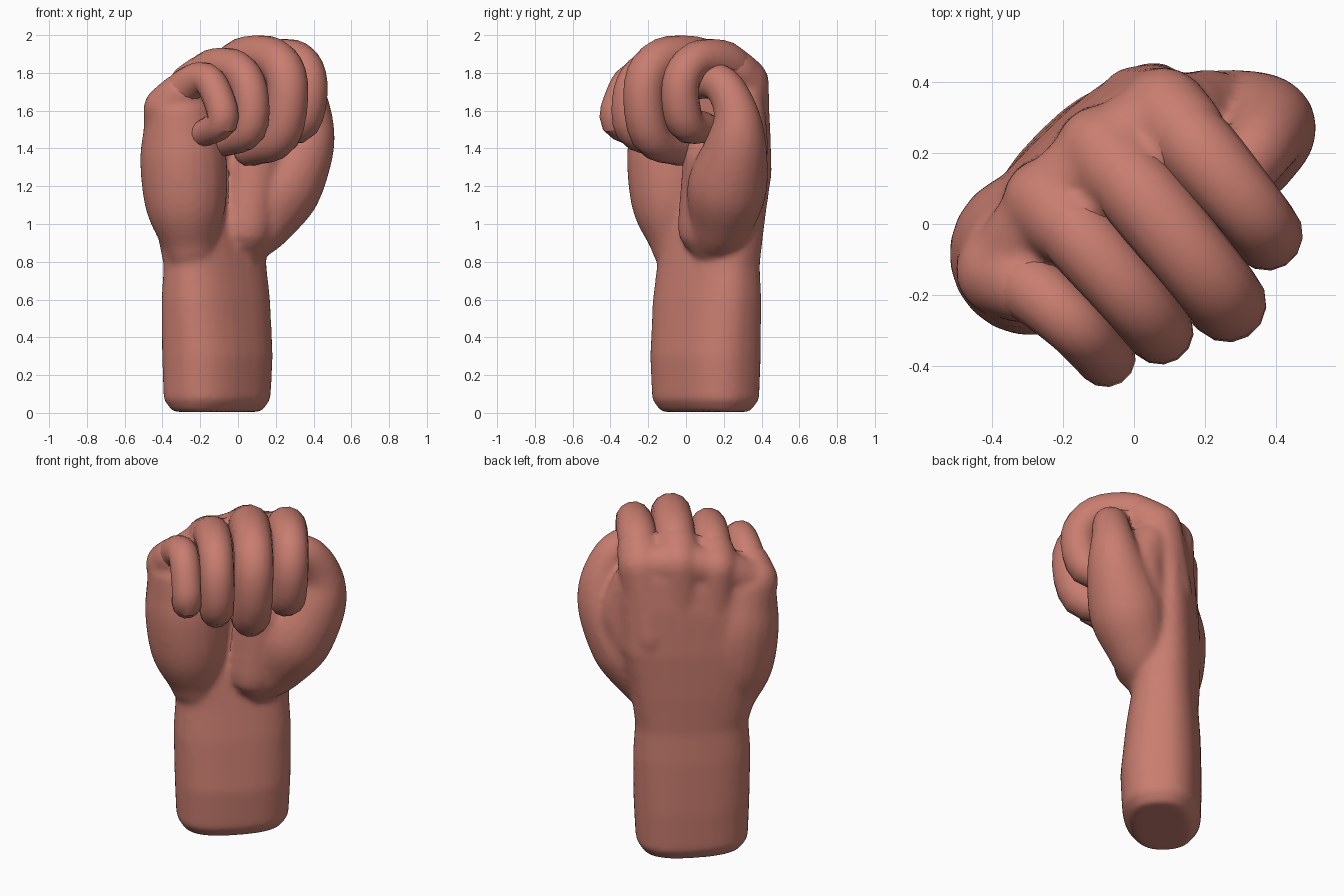
import bpy, bmesh, math
from mathutils import Vector, Matrix

cube = bpy.data.objects.get("Cube")
if cube:
    bpy.data.objects.remove(cube, do_unlink=True)

skin = bpy.data.materials.new("warm_skin")
skin.use_nodes = True
colour = (0.58, 0.205, 0.16, 1)
skin.diffuse_color = colour
skin.node_tree.nodes["Principled BSDF"].inputs["Base Color"].default_value = colour
TURN = Matrix.Rotation(math.radians(45), 4, 'Z')  # the hand is turned on its stand


def bridge(bm, rings):
    """Skin a list of vertex rings and close both ends."""
    loops = [[bm.verts.new(p) for p in ring] for ring in rings]
    n = len(loops[0])
    for a, b in zip(loops, loops[1:]):
        for i in range(n):
            bm.faces.new((a[i], a[(i + 1) % n], b[(i + 1) % n], b[i]))
    bm.faces.new(loops[0][::-1])
    bm.faces.new(loops[-1])


def spline(points, steps):
    """Catmull-Rom through points of (x, y, z, radius)."""
    p = [Vector(q) for q in points]
    p = [2 * p[0] - p[1]] + p + [2 * p[-1] - p[-2]]
    out = []
    for a, b, c, d in zip(p, p[1:], p[2:], p[3:]):
        for s in range(steps):
            t = s / steps
            out.append(0.5 * (2 * b + (c - a) * t + (2 * a - 5 * b + 4 * c - d) * t * t
                              + (3 * b - a - 3 * c + d) * t ** 3))
    return out + [p[-2]]


def tube(bm, points, side, sides=12, steps=3):
    """Round-ended tube with varying radius."""
    path = spline(points, steps)
    rings = []

    def ring(centre, tangent, radius):
        u = (side - tangent * side.dot(tangent)).normalized()
        v = tangent.cross(u)
        angles = [2 * math.pi * i / sides for i in range(sides)]
        rings.append([centre + radius * (u * math.cos(t) + v * math.sin(t)) for t in angles])

    last = len(path) - 1
    caps = [math.radians(k) for k in (75, 50, 25)]
    for i, q in enumerate(path):
        tan = (path[min(i + 1, last)] - path[max(i - 1, 0)]).to_3d().normalized()
        if i == 0:
            for c in caps:
                ring(q.to_3d() - tan * q.w * math.sin(c), tan, q.w * math.cos(c))
        ring(q.to_3d(), tan, q.w)
        if i == last:
            for c in reversed(caps):
                ring(q.to_3d() + tan * q.w * math.sin(c), tan, q.w * math.cos(c))
    bridge(bm, rings)


def finish(name, bm):
    bmesh.ops.recalc_face_normals(bm, faces=bm.faces)
    bm.transform(TURN)
    mesh = bpy.data.meshes.new(name)
    bm.to_mesh(mesh)
    bm.free()
    mesh.materials.append(skin)
    obj = bpy.data.objects.new(name, mesh)
    bpy.context.collection.objects.link(obj)
    return obj


def select(obj):
    bpy.ops.object.select_all(action='DESELECT')
    obj.select_set(True)
    bpy.context.view_layer.objects.active = obj


X, Y = Vector((1, 0, 0)), Vector((0, 1, 0))

# Finger paths: knuckle, first joint, second joint, tip
fingers = {
    "index_finger": [(.28, .16, 1.75, .122), (.275, .02, 1.855, .112), (.26, -.19, 1.865, .1),
                     (.245, -.285, 1.74, .1), (.235, -.24, 1.54, .1), (.22, -.08, 1.51, .082)],
    "middle_finger": [(.08, .21, 1.77, .122), (.07, .04, 1.87, .115), (.045, -.22, 1.875, .11),
                      (.03, -.34, 1.74, .11), (.025, -.29, 1.47, .106), (.025, -.06, 1.39, .085)],
    "ring_finger": [(-.13, .22, 1.73, .115), (-.135, .06, 1.82, .105), (-.15, -.14, 1.82, .097),
                    (-.16, -.25, 1.7, .095), (-.16, -.24, 1.5, .092), (-.155, -.04, 1.43, .075)],
    "little_finger": [(-.36, .17, 1.61, .12), (-.33, .06, 1.73, .095), (-.32, -.08, 1.77, .085),
                      (-.32, -.17, 1.67, .084), (-.32, -.2, 1.54, .083), (-.31, -.02, 1.47, .068)],
}
for name, path in fingers.items():
    bm = bmesh.new()
    tube(bm, [path[0][:3] + (.1,)] + path[1:], X, sides=14, steps=4)
    finish(name, bm)

# Forearm and palm: rings of z, centre x, centre y, half width, half depth, tilt
bm = bmesh.new()
sections = [(.005, -.005, .152, .265, .165, 0), (.07, -.005, .152, .31, .214, 0),
            (.3, -.004, .15, .32, .222, 0), (.6, -.004, .162, .325, .203, 0),
            (.78, -.002, .17, .314, .183, 0), (1.0, -.015, .19, .355, .17, 0),
            (1.25, -.03, .21, .42, .15, .05), (1.5, -.04, .2, .43, .145, .15),
            (1.66, -.03, .19, .41, .13, .22), (1.77, .0, .18, .35, .09, .25)]
rings = []
for z, cx, cy, a, b, tilt in sections:
    ring = []
    for i in range(32):
        t = 2 * math.pi * i / 32
        c, s = math.cos(t), math.sin(t)
        x = cx + a * math.copysign(abs(c) ** .8, c)
        y = cy + b * math.copysign(abs(s) ** .8, s)
        ring.append(Vector((x, y, z + tilt * x)))
    rings.append(ring)
bridge(bm, rings)

# Heel of the palm
tube(bm, [(-.21, .15, .9, .15), (-.245, .145, 1.1, .216), (-.265, .145, 1.35, .23),
          (-.29, .14, 1.54, .195)], X, 20, 5)
# Ball of the thumb running into the tucked thumb
tube(bm, [(.13, .08, .93, .15), (.22, .045, 1.02, .175), (.32, -.01, 1.2, .212),
          (.435, -.06, 1.42, .165), (.45, -.08, 1.6, .118), (.345, -.1, 1.75, .1),
          (.13, -.11, 1.74, .085)], Y, 20, 5)
# Hollow of the palm and the web beside the thumb
tube(bm, [(.1, .04, .98, .145), (.17, .04, 1.35, .165)], X, 20, 5)
tube(bm, [(.25, .11, 1.15, .15), (.35, .06, 1.4, .145), (.32, .11, 1.62, .115)], X, 20, 5)

# Knuckle stubs and tendons blend the fingers into the back of the hand
swell = Vector((0, 0, 0, .008))
for path in fingers.values():
    k = Vector(path[0]) + swell
    tube(bm, [k, k.lerp(Vector(path[1]) + swell, .6)], X, 16, 4)
    tube(bm, [k, (k.x * .85, .23, 1.35, .115)], X, 16, 4)
# Skin between neighbouring knuckles
roots = [Vector(p[0]) - swell for p in fingers.values()]
for a, b in zip(roots, roots[1:]):
    tube(bm, [a, b], Y, 16, 4)

hand = finish("hand", bm)
select(hand)
remesh = hand.modifiers.new("fuse", 'REMESH')
remesh.mode = 'VOXEL'
remesh.voxel_size = .016
smooth = hand.modifiers.new("soften", 'SMOOTH')
smooth.factor = .5
smooth.iterations = 12
bpy.ops.object.convert(target='MESH')

for obj in [hand] + [bpy.data.objects[n] for n in fingers]:
    select(obj)
    bpy.ops.object.shade_smooth_by_angle(angle=math.radians(30))
